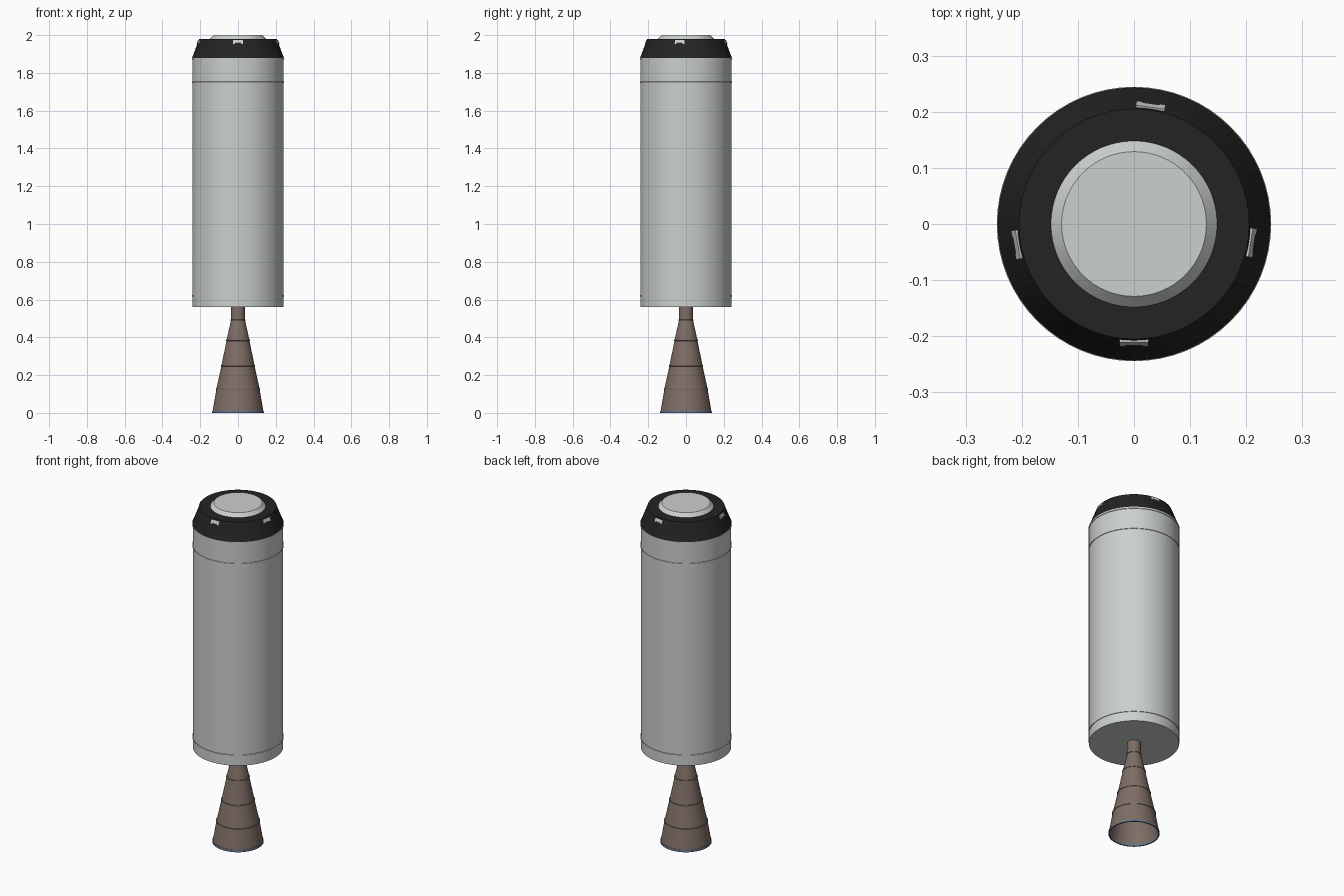
import bpy
import bmesh
from math import cos, sin, pi, radians
from mathutils import Matrix, Vector

cube = bpy.data.objects.get("Cube")
if cube:
    bpy.data.objects.remove(cube)

SIDES = 64


def material(name, rgb):
    mat = bpy.data.materials.new(name)
    mat.use_nodes = True
    mat.diffuse_color = (*rgb, 1)
    mat.node_tree.nodes["Principled BSDF"].inputs["Base Color"].default_value = (*rgb, 1)
    return mat


hull_grey = material("hull_grey", (0.60, 0.63, 0.61))
collar_black = material("collar_black", (0.017, 0.017, 0.017))
nozzle_brown = material("nozzle_brown", (0.21, 0.155, 0.13))
rim_blue = material("rim_blue", (0.13, 0.18, 0.27))


def finish(name, bm, mat):
    bmesh.ops.recalc_face_normals(bm, faces=bm.faces)
    mesh = bpy.data.meshes.new(name)
    bm.to_mesh(mesh)
    bm.free()
    mesh.materials.append(mat)
    obj = bpy.data.objects.new(name, mesh)
    bpy.context.collection.objects.link(obj)
    bpy.ops.object.select_all(action="DESELECT")
    obj.select_set(True)
    bpy.context.view_layer.objects.active = obj
    bpy.ops.object.shade_smooth_by_angle(angle=radians(20))
    return obj


def lathe(name, profile, mat, closed=False):
    """Turn (radius, z) points around z; open ends are capped, closed loops are not."""
    bm = bmesh.new()
    rings = [[bm.verts.new((r * cos(2 * pi * i / SIDES), r * sin(2 * pi * i / SIDES), z))
              for i in range(SIDES)] for r, z in profile]
    pairs = list(zip(rings, rings[1:]))
    if closed:
        pairs.append((rings[-1], rings[0]))
    for a, b in pairs:
        for i in range(SIDES):
            j = (i + 1) % SIDES
            bm.faces.new((a[i], a[j], b[j], b[i]))
    if not closed:
        bm.faces.new(rings[0])
        bm.faces.new(rings[-1])
    return finish(name, bm, mat)


# Cylindrical hull with slightly raised seam bands
BODY_R, LIP = 0.242, 0.0025
profile = [(BODY_R, 0.56)]
for z in (0.62, 1.75):
    profile += [(BODY_R, z - 0.004), (BODY_R + LIP, z - 0.003),
                (BODY_R + LIP, z + 0.003), (BODY_R, z + 0.004)]
profile += [(BODY_R, 1.87), (BODY_R + LIP, 1.871), (BODY_R + LIP, 1.88)]
lathe("hull", profile, hull_grey)

# Tapered black collar and the docking cap on top
lathe("collar", [(0.243, 1.88), (0.205, 1.98)], collar_black)
lathe("top_cap", [(0.148, 1.975), (0.148, 1.98), (0.129, 2.0)], hull_grey)

# Four notched vent plates lying on the collar slope
slope = Vector((-0.038, 0, 0.1)).normalized()
outward = Vector((0.1, 0, 0.038)).normalized()
outline = [(-0.026, 0.011), (0.026, 0.011), (0.026, -0.011), (0.017, -0.011),
           (0.015, -0.007), (-0.015, -0.007), (-0.017, -0.011), (-0.026, -0.011)]
for label, angle in (("front", -90), ("left", -9), ("back", 82), ("right", 190)):
    turn = Matrix.Rotation(radians(angle), 3, "Z")
    bm = bmesh.new()
    center = Vector((0.2105, 0, 1.963))
    face = bm.faces.new([bm.verts.new(turn @ (center + slope * v + Vector((0, u, 0)) - outward * 0.003))
                         for u, v in outline])
    extruded = bmesh.ops.extrude_face_region(bm, geom=[face])["geom"]
    bmesh.ops.translate(bm, vec=turn @ outward * 0.007,
                        verts=[g for g in extruded if isinstance(g, bmesh.types.BMVert)])
    finish("vent_" + label, bm, hull_grey)

# Hollow engine bell with stepped sections, then its rim
stations = [(0.036, 0.56), (0.037, 0.49), (0.060, 0.385), (0.087, 0.25), (0.114, 0.125), (0.134, 0.012)]
outer = [stations[0]]
for r, z in stations[1:-1]:
    outer += [(r, z + 0.004), (r + 0.003, z + 0.003), (r + 0.003, z - 0.003), (r + 0.001, z - 0.004)]
outer.append(stations[-1])
inner = [(r - 0.005, z) for r, z in reversed(stations)]
lathe("engine_bell", outer + inner, nozzle_brown, closed=True)
lathe("bell_rim", [(0.129, 0.012), (0.136, 0.012), (0.137, 0), (0.130, 0)], rim_blue, closed=True)
